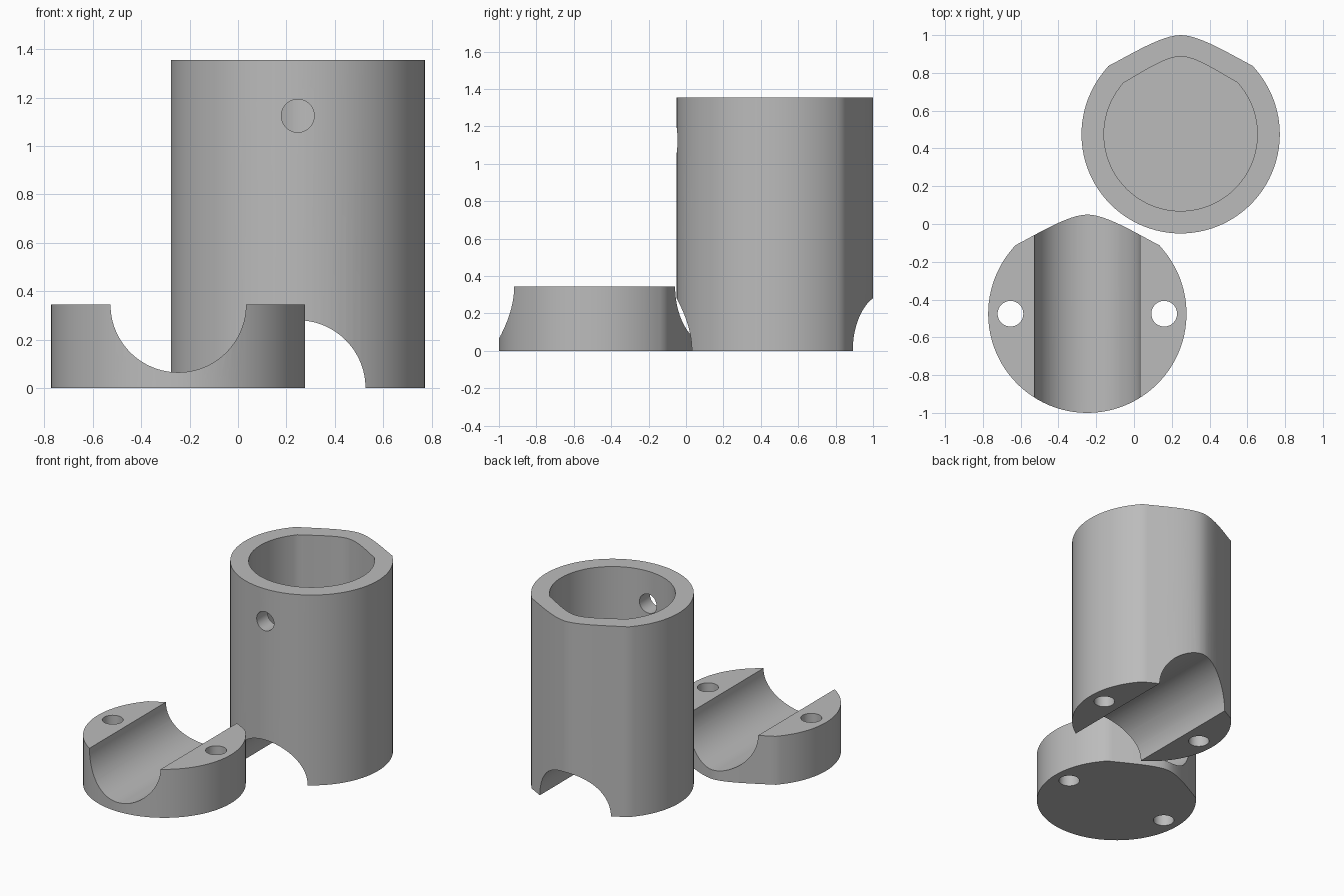
import bpy, bmesh, math
from mathutils import Vector, Matrix

if "Cube" in bpy.data.objects:
    bpy.data.objects.remove(bpy.data.objects["Cube"])

grey = bpy.data.materials.new("plain grey")
grey.diffuse_color = (0.5, 0.5, 0.5, 1)
grey.use_nodes = True
grey.node_tree.nodes["Principled BSDF"].inputs["Base Color"].default_value = grey.diffuse_color

TUBE = (0.247, 0.475)
CLAMP = (-0.247, -0.475)
GROOVE_R, HOLE_R, HOLE_X = 0.28, 0.068, 0.407
CLAMP_H, TUBE_H, FLOOR_Z = 0.345, 1.355, 0.345


def nosed_circle(r, corner, c1, c2, apex):
    """Round outline whose back is a softened point on two shoulders."""
    p = [Vector(q) for q in (corner, c1, c2, (0, apex))]
    half = []
    for i in range(13):
        t = i / 12
        s = 1 - t
        half.append(p[0]*s**3 + p[1]*3*s*s*t + p[2]*3*s*t*t + p[3]*t**3)
    nose = half + [Vector((-v.x, v.y)) for v in reversed(half[:-1])]
    a = math.atan2(corner[1], corner[0])
    start, end = math.pi - a, 2 * math.pi + a
    n = 72
    arc = [Vector((r*math.cos(start + (end-start)*i/n),
                   r*math.sin(start + (end-start)*i/n))) for i in range(1, n)]
    return nose + arc


def finish(name, bm):
    bmesh.ops.recalc_face_normals(bm, faces=bm.faces)
    mesh = bpy.data.meshes.new(name)
    bm.to_mesh(mesh)
    bm.free()
    mesh.materials.append(grey)
    ob = bpy.data.objects.new(name, mesh)
    bpy.context.collection.objects.link(ob)
    return ob


def prism(name, outline, centre, z0, z1):
    bm = bmesh.new()
    face = bm.faces.new([bm.verts.new((v.x + centre[0], v.y + centre[1], z0))
                         for v in outline])
    top = bmesh.ops.extrude_face_region(bm, geom=[face], use_keep_orig=True)
    bmesh.ops.translate(bm, vec=(0, 0, z1 - z0),
                        verts=[g for g in top["geom"] if isinstance(g, bmesh.types.BMVert)])
    return finish(name, bm)


def rod(name, centre, r, depth, along_y=False, sides=48):
    bm = bmesh.new()
    m = Matrix.Translation(centre)
    if along_y:
        m = m @ Matrix.Rotation(math.pi / 2, 4, 'X')
    bmesh.ops.create_cone(bm, cap_ends=True, segments=sides, radius1=r,
                          radius2=r, depth=depth, matrix=m)
    return finish(name, bm)


def cut(ob, cutters):
    bpy.context.view_layer.objects.active = ob
    for c in cutters:
        mod = ob.modifiers.new("cut", 'BOOLEAN')
        mod.operation, mod.solver, mod.object = 'DIFFERENCE', 'EXACT', c
        bpy.ops.object.modifier_apply(modifier=mod.name)
        bpy.data.objects.remove(c)
    bpy.ops.object.select_all(action='DESELECT')
    ob.select_set(True)
    bpy.ops.object.shade_smooth_by_angle(angle=math.radians(25))


outer = nosed_circle(0.525, (0.382, 0.362), (0.26, 0.425), (0.1, 0.525), 0.525)
inner = nosed_circle(0.406, (0.303, 0.272), (0.2, 0.33), (0.08, 0.412), 0.412)

# Tall socket: cup above a floor, pipe groove and blind screw holes below
socket = prism("socket_tube", outer, TUBE, 0, TUBE_H)
x, y = TUBE
cut(socket, [prism("bore_cutter", inner, TUBE, FLOOR_Z, TUBE_H + 0.1),
             rod("groove_cutter", (x, y, 0), GROOVE_R, 1.4, True, 96),
             rod("pin_cutter", (x, y - 0.5, 1.125), HOLE_R, 0.5, True)]
    + [rod("screw_cutter", (x + s*HOLE_X, y, 0.1), HOLE_R, 0.36) for s in (-1, 1)])

# Short clamp plate: matching groove on top and through screw holes
clamp = prism("clamp_plate", outer, CLAMP, 0, CLAMP_H)
x, y = CLAMP
cut(clamp, [rod("groove_cutter", (x, y, CLAMP_H), GROOVE_R, 1.4, True, 96)]
    + [rod("screw_cutter", (x + s*HOLE_X, y, 0.17), HOLE_R, 1) for s in (-1, 1)])
